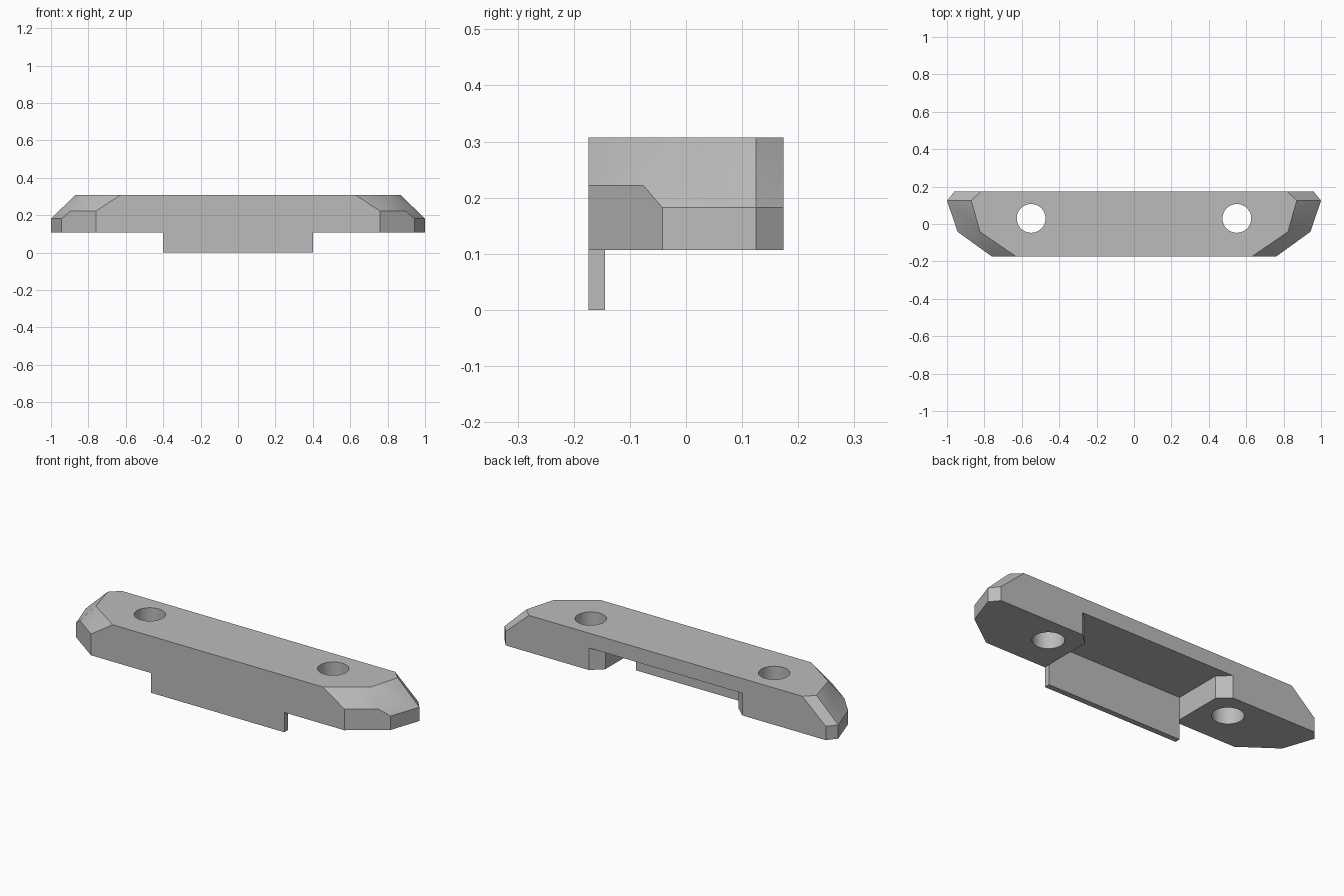
import bpy, bmesh, math
from mathutils import Vector

cube = bpy.data.objects.get("Cube")
if cube:
    bpy.data.objects.remove(cube, do_unlink=True)

BOTTOM, TOP = 0.107, 0.307
FRONT, BACK = -0.174, 0.174
LIP_BACK = -0.144
CEILING = 0.227

grey = bpy.data.materials.new("plain grey")
grey.use_nodes = True
colour = (0.5, 0.5, 0.5, 1)
grey.diffuse_color = colour
grey.node_tree.nodes["Principled BSDF"].inputs["Base Color"].default_value = colour


def add_object(name, bm):
    bmesh.ops.recalc_face_normals(bm, faces=bm.faces)
    mesh = bpy.data.meshes.new(name)
    bm.to_mesh(mesh)
    bm.free()
    mesh.materials.append(grey)
    obj = bpy.data.objects.new(name, mesh)
    bpy.context.collection.objects.link(obj)
    return obj


def prism(name, outline, z0, z1):
    """Extrude a flat outline upwards."""
    bm = bmesh.new()
    face = bm.faces.new([bm.verts.new((x, y, z0)) for x, y in outline])
    up = bmesh.ops.extrude_face_region(bm, geom=[face])
    moved = [v for v in up["geom"] if isinstance(v, bmesh.types.BMVert)]
    bmesh.ops.translate(bm, verts=moved, vec=(0, 0, z1 - z0))
    return add_object(name, bm)


def combine(target, tool, operation):
    """Apply a boolean and discard the tool."""
    tool.hide_render = True
    mod = target.modifiers.new(operation.lower(), "BOOLEAN")
    mod.operation = operation
    mod.solver = "EXACT"
    mod.object = tool
    bpy.context.view_layer.objects.active = target
    bpy.ops.object.modifier_apply(modifier=mod.name)
    bpy.data.objects.remove(tool, do_unlink=True)


# Bevelled bar: hull of the mirrored corner points of one end
base = [(0.96, BACK), (1.0, 0.125), (0.943, -0.042), (0.76, FRONT)]
crown = [(0.82, BACK), (0.87, 0.125), (0.823, -0.042), (0.63, FRONT)]
shoulder = [0.182, 0.182, 0.182, 0.222]
points = [(x, y, BOTTOM) for x, y in base] + [(x, y, TOP) for x, y in crown]
points += [(x, y, z) for (x, y), z in zip(base, shoulder)]
notch = Vector(base[3]).lerp(Vector(base[2]), 0.74)
points.append((notch.x, notch.y, 0.222))

bm = bmesh.new()
for x, y, z in points:
    for side in (-1, 1):
        bm.verts.new((side * x, y, z))
bmesh.ops.convex_hull(bm, input=bm.verts)
bmesh.ops.dissolve_limit(bm, angle_limit=math.radians(1), verts=bm.verts, edges=bm.edges)
bar = add_object("mounting_bar", bm)

# Front lip hanging below the bar
lip = prism("front_lip", [(-0.4, FRONT), (0.4, FRONT), (0.4, LIP_BACK), (-0.4, LIP_BACK)], 0, 0.2)
combine(bar, lip, "UNION")

# Underside pocket, open and flared at the back
half = [(0.4, LIP_BACK), (0.4, 0.12), (0.46, BACK), (0.46, BACK + 0.1)]
outline = half + [(-x, y) for x, y in reversed(half)]
combine(bar, prism("pocket_cutter", outline, -0.1, CEILING), "DIFFERENCE")

# Screw holes
for side in (-1, 1):
    ring = [(side * 0.55 + 0.077 * math.cos(i * math.tau / 48),
             0.03 + 0.077 * math.sin(i * math.tau / 48)) for i in range(48)]
    combine(bar, prism("hole_cutter", ring, 0, 0.5), "DIFFERENCE")

# Merge coplanar leftovers, smooth the holes and keep edges crisp
bm = bmesh.new()
bm.from_mesh(bar.data)
bmesh.ops.remove_doubles(bm, verts=bm.verts, dist=0.0001)
bmesh.ops.dissolve_limit(bm, angle_limit=math.radians(1), verts=bm.verts, edges=bm.edges)
bm.to_mesh(bar.data)
bm.free()
bpy.ops.object.select_all(action="DESELECT")
bar.select_set(True)
bpy.context.view_layer.objects.active = bar
bpy.ops.object.shade_smooth_by_angle(angle=math.radians(30))
